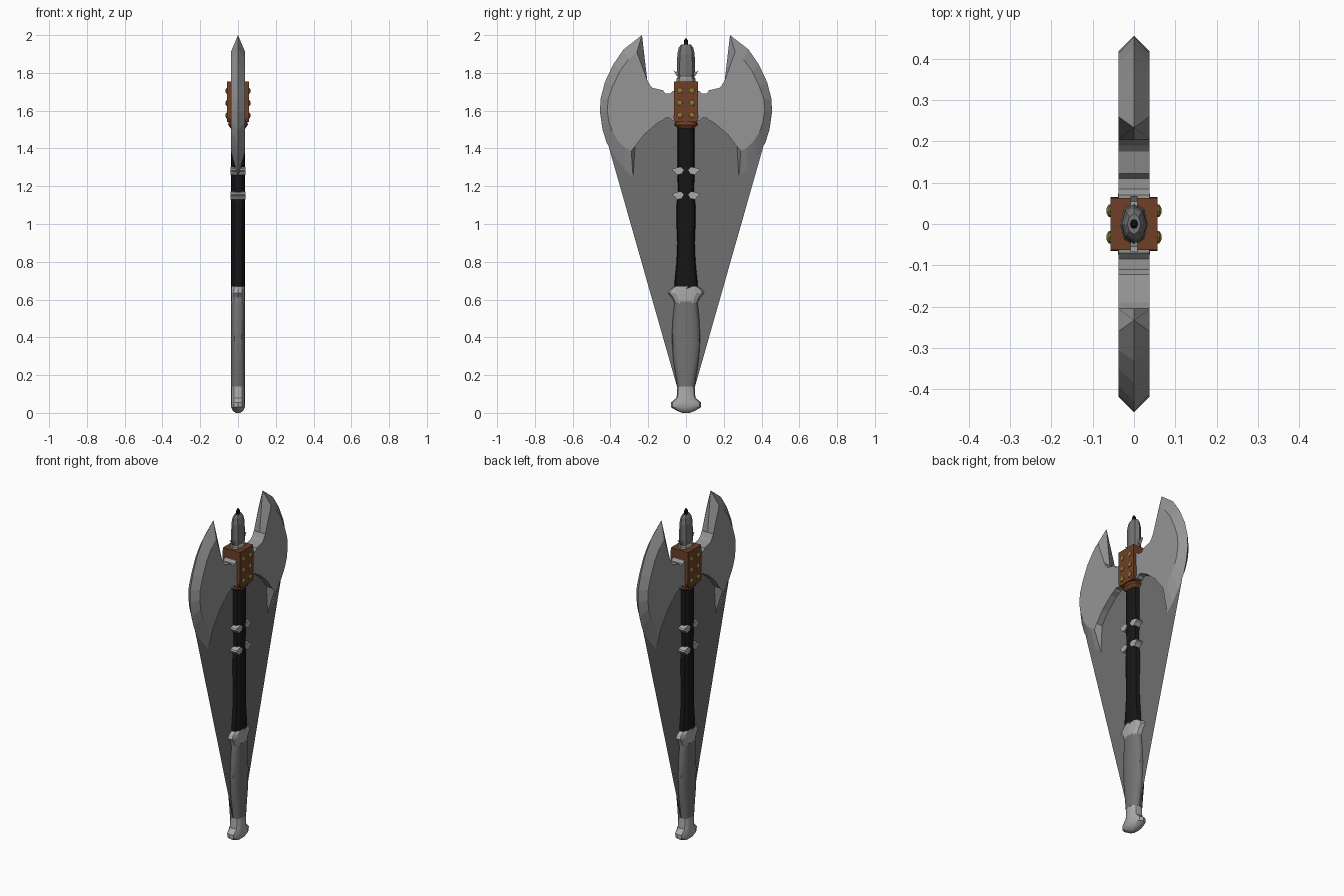
import bpy, bmesh
from math import cos, sin, pi, copysign

if "Cube" in bpy.data.objects:
    bpy.data.objects.remove(bpy.data.objects["Cube"])

H = 0.038  # half thickness of the weapon


def material(name, rgb):
    m = bpy.data.materials.new(name)
    m.diffuse_color = (*rgb, 1)
    m.use_nodes = True
    m.node_tree.nodes["Principled BSDF"].inputs["Base Color"].default_value = m.diffuse_color
    return m


STEEL = material("steel", (0.3, 0.3, 0.3))
SHEET = material("dull_steel", (0.16, 0.16, 0.16))
LIGHT = material("light_steel", (0.4, 0.4, 0.4))
GRIP = material("grip_grey", (0.17, 0.17, 0.17))
BLACK = material("black_wrap", (0.008, 0.008, 0.008))
BROWN = material("brown_leather", (0.16, 0.05, 0.02))
BRASS = material("brass", (0.25, 0.2, 0.04))


def make(name, verts, faces, mat, mirror=None, smooth=False):
    me = bpy.data.meshes.new(name)
    me.from_pydata(verts, [], faces)
    bm = bmesh.new()
    bm.from_mesh(me)
    bmesh.ops.recalc_face_normals(bm, faces=bm.faces)
    bm.to_mesh(me)
    bm.free()
    me.materials.append(mat)
    ob = bpy.data.objects.new(name, me)
    bpy.context.collection.objects.link(ob)
    if mirror:
        mod = ob.modifiers.new("mirror", 'MIRROR')
        mod.use_axis = mirror
    if smooth:
        bpy.context.view_layer.objects.active = ob
        ob.select_set(True)
        bpy.ops.object.shade_smooth_by_angle(angle=0.6)
        ob.select_set(False)
    return ob


def loft(name, rings, mat, n=12, power=0.8, smooth=False):
    """Stack of rounded sections: (z, half width y, half width x)."""
    verts, faces = [], []
    for z, ry, rx in rings:
        for i in range(n):
            c, s = cos(2 * pi * i / n), sin(2 * pi * i / n)
            verts.append((rx * copysign(abs(c) ** power, c),
                          ry * copysign(abs(s) ** power, s), z))
    for k in range(len(rings) - 1):
        for i in range(n):
            j = (i + 1) % n
            faces.append((k * n + i, k * n + j, (k + 1) * n + j, (k + 1) * n + i))
    faces.append(tuple(range(n)))
    faces.append(tuple(range(len(verts) - n, len(verts))))
    return make(name, verts, faces, mat, smooth=smooth)


def prism(name, pts, hx, mat, mirror=None):
    """Profile in y, z extruded across x."""
    n = len(pts)
    verts = [(x, y, z) for x in (-hx, hx) for y, z in pts]
    faces = [tuple(range(n)), tuple(range(n, 2 * n))]
    faces += [(i, (i + 1) % n, n + (i + 1) % n, n + i) for i in range(n)]
    return make(name, verts, faces, mat, mirror)


# Twin blades: flat cheek outline paired with the sharp rim on the centre plane
cheek = [(.26, 1.91), (.305, 1.87), (.35, 1.81), (.39, 1.725), (.412, 1.66), (.417, 1.60),
         (.408, 1.54), (.39, 1.49), (.36, 1.44), (.325, 1.405), (.29, 1.385)]
rim = [(.233, 2.0), (.33, 1.925), (.385, 1.845), (.43, 1.75), (.453, 1.66), (.455, 1.59),
       (.442, 1.50), (.42, 1.43), (.38, 1.36), (.325, 1.29), (.28, 1.247)]
lower = [(.27, 1.41), (.22, 1.475), (.15, 1.535), (.12, 1.55), (.11, 1.56), (.085, 1.56),
         (.07, 1.545), (0, 1.545)]
upper = [(0, 1.71), (.07, 1.705), (.085, 1.69), (.11, 1.69), (.122, 1.708), (.175, 1.72),
         (.19, 1.735), (.205, 1.76)]
face_pts, rim_pts = cheek + lower + upper, rim + lower + upper
n = len(face_pts)
verts = [(H, y, z) for y, z in face_pts] + [(0, y, z) for y, z in rim_pts]
gap = len(cheek) + len(lower) - 1
faces = [tuple(range(n))]
faces += [(i, (i + 1) % n, n + (i + 1) % n, n + i) for i in range(n) if i != gap]
make("twin_blades", verts, faces, STEEL, (True, True, False))

# Thin web between blades and pommel
web = [(0, .05), (.045, .13), (.405, 1.395), (.42, 1.46), (.40, 1.58), (0, 1.6)]
make("web_sheet", [(0, y, z) for y, z in web] + [(0, -y, z) for y, z in web[1:-1]],
     [(0, 1, 2, 3, 4, 5, 9, 8, 7, 6)], SHEET)

# Handle, bottom to top
loft("pommel", [(0, .02, .012), (.012, .05, .028), (.03, .08, .036), (.055, .08, H),
                (.08, .05, H), (.145, .045, H)], LIGHT, smooth=True)
loft("lower_grip", [(.14, .047, H), (.2, .055, H), (.28, .068, H), (.4, .075, H),
                    (.5, .07, H), (.59, .06, H)], GRIP, 16, smooth=True)
loft("grip_collar", [(.58, .06, H), (.61, .075, H), (.635, .097, H), (.655, .085, H),
                     (.67, .06, H)], LIGHT)
loft("black_shaft", [(.655, .062, H), (.7, .06, H), (.8, .05, H), (.9, .046, H), (1.0, .05, H),
                     (1.1, .05, H), (1.16, .042, H), (1.3, .046, H), (1.53, .045, H)], BLACK)

# Pointed clasps on both sides of the shaft
clasp = [(.012, 0), (.03, .018), (.05, .013), (.068, .008), (.074, 0), (.06, -.01),
         (.048, -.026), (.025, -.02)]
for k, z in enumerate((1.155, 1.285)):
    prism(f"clasp_{k + 1}", [(y, z + dz) for y, dz in clasp], H + .001, LIGHT,
          (False, True, False))

# Riveted head block with flared foot
prism("head_block", [(-.055, 1.54), (.055, 1.54), (.065, 1.56), (.063, 1.755), (-.063, 1.755),
                     (-.065, 1.56)], .057, BROWN)
loft("block_foot", [(1.505, .04, .038), (1.525, .062, .052), (1.545, .055, .05)], BROWN)
for y in (-.032, .032):
    for k, z in enumerate((1.575, 1.64, 1.705)):
        v, f = [], []
        for x, r in ((.055, .016), (.061, .015), (.066, .007)):
            v += [(x, y + r * cos(pi * i / 4), z + r * sin(pi * i / 4)) for i in range(8)]
        for q in (0, 8):
            f += [(q + i, q + (i + 1) % 8, q + 8 + (i + 1) % 8, q + 8 + i) for i in range(8)]
        f.append(tuple(range(16, 24)))
        make(f"rivet_{'left' if y < 0 else 'right'}_{k + 1}", v, f, BRASS, (True, False, False))

# Top spike with small barbs
loft("spike_collar", [(1.75, .052, .034), (1.77, .05, .034), (1.785, .035, .028)], STEEL, 8, 1)
loft("spike", [(1.77, .045, .03), (1.8, .048, .032), (1.9, .046, .03), (1.935, .038, .024),
               (1.95, .025, .016)], GRIP, 8, 1)
loft("spike_tip", [(1.94, .012, .01), (1.97, .011, .009), (1.982, .004, .004)], BLACK, 8, 1)
prism("spike_barbs", [(.03, 1.775), (.05, 1.785), (.068, 1.815), (.055, 1.805), (.03, 1.81)],
      .008, STEEL, (False, True, False))
